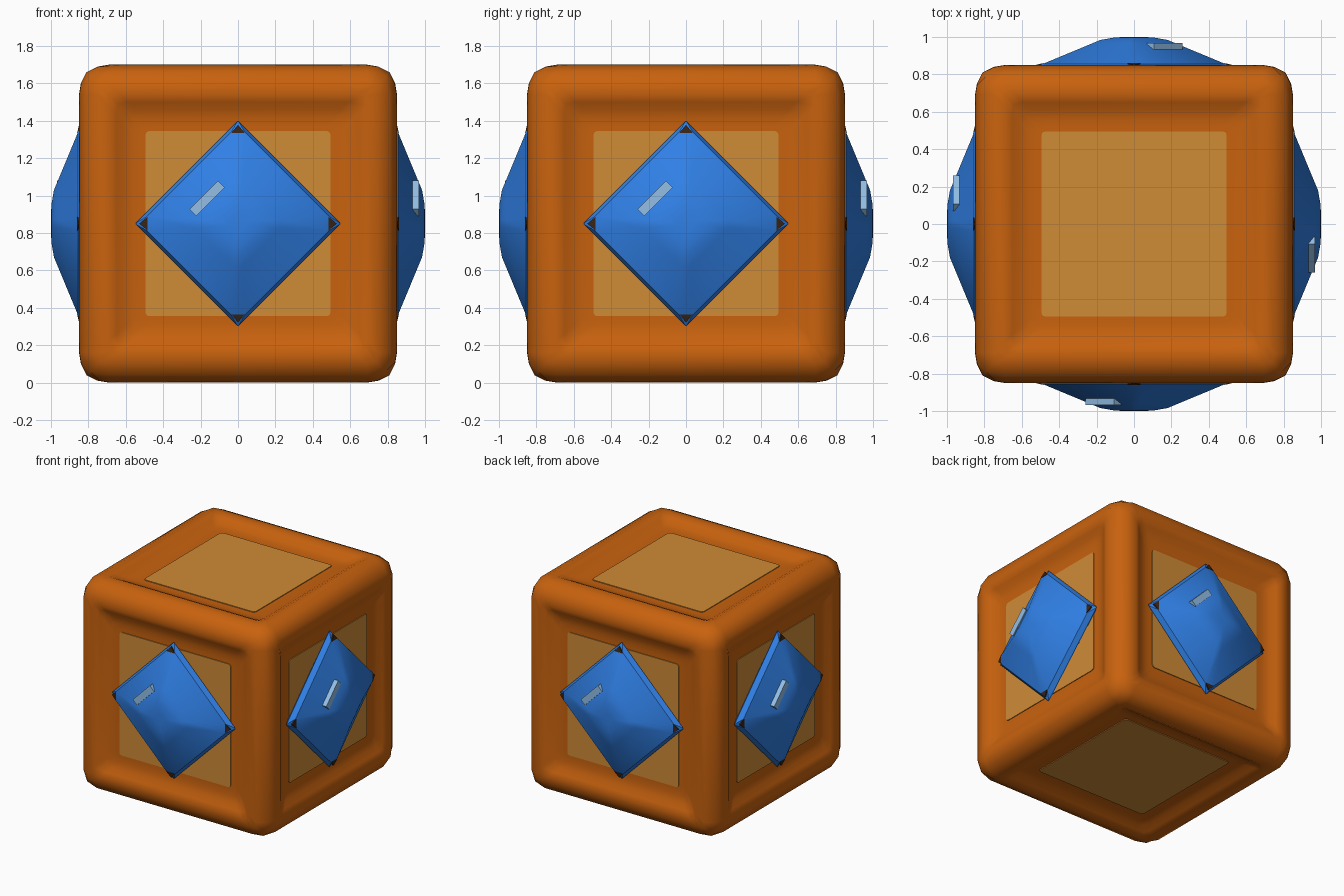
import bpy, bmesh, math
from mathutils import Matrix, Vector

if "Cube" in bpy.data.objects:
    bpy.data.objects.remove(bpy.data.objects["Cube"])


def material(name, rgb):
    lin = [((c / 255 + 0.055) / 1.055) ** 2.4 for c in rgb] + [1]
    m = bpy.data.materials.new(name)
    m.use_nodes = True
    m.diffuse_color = lin
    m.node_tree.nodes["Principled BSDF"].inputs["Base Color"].default_value = lin
    return m


ORANGE = material("burnt orange", (200, 98, 14))
TAN = material("tan panel", (207, 139, 54))
BLUE = material("gem blue", (48, 128, 230))
PALE = material("pale blue", (148, 192, 232))
DARK = material("dark brown", (58, 36, 20))

# Frames whose local z points out of each face of the block
CENTRE = Matrix.Translation((0, 0, 0.85))
SIDES = [CENTRE @ Matrix.Rotation(k * math.pi / 2, 4, 'Z') @ Matrix.Rotation(math.pi / 2, 4, 'X')
         for k in range(4)]
FACES = SIDES + [CENTRE, CENTRE @ Matrix.Rotation(math.pi, 4, 'X')]
SIDE_NAMES = ["front", "left", "back", "right", "top", "bottom"]


def ring(points):
    """Repeat a quarter outline around the local z axis."""
    return [Matrix.Rotation(k * math.pi / 2, 3, 'Z') @ Vector(p) for k in range(4) for p in points]


def loft(bm, rings, frame, cap_start=False):
    """Bridge outlines from outside to inside and cap the last one."""
    rows = [[bm.verts.new(frame @ p) for p in r] for r in rings]
    n = len(rows[0])
    for a, b in zip(rows, rows[1:]):
        for i in range(n):
            j = (i + 1) % n
            bm.faces.new((a[i], a[j], b[j], b[i]))
    bm.faces.new(rows[-1])
    if cap_start:
        bm.faces.new(rows[0][::-1])


def finish(bm, name, mats, angle=None):
    bmesh.ops.remove_doubles(bm, verts=bm.verts, dist=0.0005)
    mesh = bpy.data.meshes.new(name)
    bm.to_mesh(mesh)
    bm.free()
    for m in mats:
        mesh.materials.append(m)
    obj = bpy.data.objects.new(name, mesh)
    bpy.context.collection.objects.link(obj)
    if angle:
        bpy.ops.object.select_all(action='DESELECT')
        obj.select_set(True)
        bpy.context.view_layer.objects.active = obj
        bpy.ops.object.shade_smooth_by_angle(angle=math.radians(angle))
    return obj


# Block: each face has a raised rounded frame around a sunken floor
bm = bmesh.new()
PROFILE = [(0.75, 0.84), (0.69, 0.85), (0.65, 0.832), (0.61, 0.808), (0.56, 0.797), (0.52, 0.795)]
for frame in FACES:
    rings = [ring([(0.81, -0.69, 0.81), (0.81, 0.69, 0.81), (0.79, 0.79, 0.79)])]
    for r, h in PROFILE:
        q, c = r - 0.06, r - 0.01
        rings.append(ring([(r, -q, h), (r, q, h), (c, c, h)]))
    loft(bm, rings, frame)
finish(bm, "block", [ORANGE], 46)

# Tan plates on all six floors
for side, frame in zip(SIDE_NAMES, FACES):
    bm = bmesh.new()
    w, c = 0.495, 0.475
    corner = [(w, c), (0.489, 0.489), (c, w)]
    loft(bm, [ring([(x, y, h) for x, y in corner]) for h in (0.794, 0.801)], frame, True)
    finish(bm, side + "_panel", [TAN])


def gem_ring(r, cut, h):
    """Diamond outline with its tips cut off."""
    return ring([(r - cut, -cut, h), (r - cut, cut, h)])


# Gems: diamond outline, narrow rim, sloped crown, softened table
for side, frame in zip(SIDE_NAMES, SIDES):
    bm = bmesh.new()
    loft(bm, [gem_ring(0.50, 0.01, 0.78), gem_ring(0.55, 0.004, 0.815), gem_ring(0.525, 0.035, 0.855),
              gem_ring(0.25, 0.025, 0.965), gem_ring(0.2, 0.02, 0.984), gem_ring(0.12, 0.015, 0.997),
              gem_ring(0.06, 0.01, 1.0)], frame, True)
    finish(bm, side + "_gem", [BLUE], 30)

    # Dark triangular claws on the four tips
    bm = bmesh.new()
    for k in range(4):
        turn = frame @ Matrix.Rotation(k * math.pi / 2, 4, 'Z')
        low, high = [[bm.verts.new(turn @ Vector((x, y, z + d)))
                      for x, y, z in ((0.485, -0.036, 0.855), (0.528, 0, 0.845), (0.485, 0.036, 0.855))]
                     for d in (-0.004, 0.005)]
        bm.faces.new(high)
        bm.faces.new(low[::-1])
        for i in range(3):
            j = (i + 1) % 3
            bm.faces.new((low[i], low[j], high[j], high[i]))
    finish(bm, side + "_gem_claws", [DARK])

    # Pale bar set into the crown as a glint
    bm = bmesh.new()
    bmesh.ops.create_cube(bm, size=1, matrix=frame @ Matrix.Translation((-0.165, 0.135, 0.95))
                          @ Matrix.Rotation(math.pi / 4, 4, 'Z') @ Matrix.Diagonal((0.215, 0.052, 0.036, 1)))
    finish(bm, side + "_gem_glint", [PALE])
